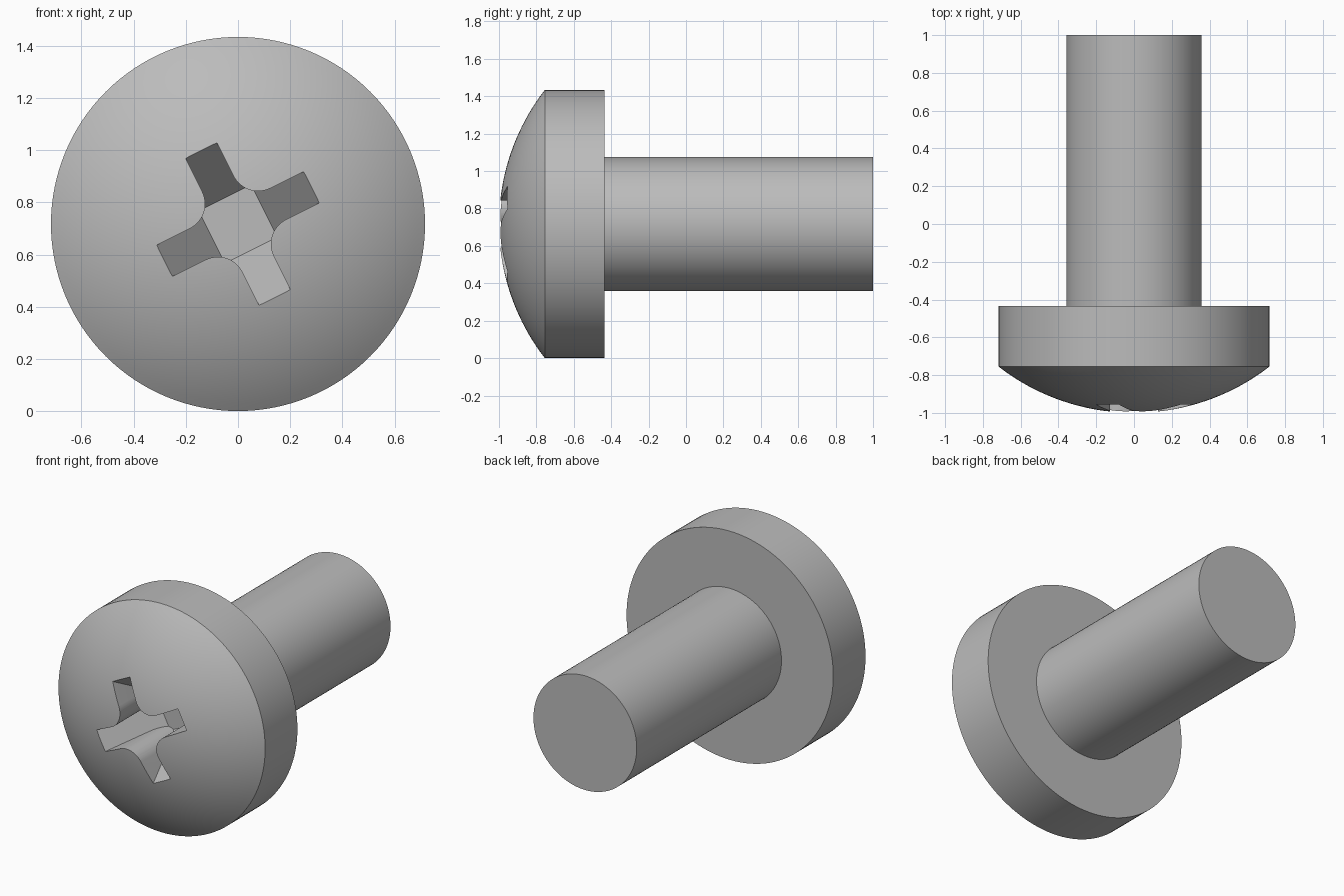
import bpy, bmesh, math
from mathutils import Matrix, Vector

cube = bpy.data.objects.get("Cube")
if cube:
    bpy.data.objects.remove(cube, do_unlink=True)

RADIUS = 0.717          # head radius, also the height of the screw axis
SHAFT_RADIUS = 0.358
RIM_Y, BACK_Y = -0.755, -0.435
TILT = math.radians(26.6)   # rotation of the cross recess

steel = bpy.data.materials.new("steel grey")
steel.use_nodes = True
colour = (0.5, 0.5, 0.5, 1)
steel.diffuse_color = colour
steel.node_tree.nodes["Principled BSDF"].inputs["Base Color"].default_value = colour


def make_object(name, bm):
    bmesh.ops.recalc_face_normals(bm, faces=bm.faces)
    mesh = bpy.data.meshes.new(name)
    bm.to_mesh(mesh)
    bm.free()
    mesh.materials.append(steel)
    obj = bpy.data.objects.new(name, mesh)
    bpy.context.collection.objects.link(obj)
    return obj


def lathe(name, profile, steps=128):
    """Spin (radius, y) points around the screw axis."""
    bm = bmesh.new()
    verts = [bm.verts.new((r, y, RADIUS)) for r, y in profile]
    edges = [bm.edges.new(pair) for pair in zip(verts, verts[1:])]
    bmesh.ops.spin(bm, geom=verts + edges, cent=(0, 0, RADIUS), axis=(0, 1, 0),
                   angle=math.tau, steps=steps, use_duplicate=False)
    bmesh.ops.remove_doubles(bm, verts=bm.verts, dist=1e-5)
    return make_object(name, bm)


def loft(name, near, far, y_near, y_far):
    """Solid between two matching outlines, turned to the recess angle."""
    bm = bmesh.new()
    turn = Matrix.Translation((0, 0, RADIUS)) @ Matrix.Rotation(-TILT, 4, "Y")
    rings = [[bm.verts.new(turn @ Vector((u, y, v))) for u, v in outline]
             for outline, y in ((near, y_near), (far, y_far))]
    for ring in rings:
        bm.faces.new(ring)
    n = len(near)
    for i in range(n):
        j = (i + 1) % n
        bm.faces.new((rings[0][i], rings[0][j], rings[1][j], rings[1][i]))
    return make_object(name, bm)


def boolean(obj, cutter, operation):
    mod = obj.modifiers.new(operation.lower(), "BOOLEAN")
    mod.operation, mod.solver, mod.object = operation, "EXACT", cutter
    bpy.context.view_layer.objects.active = obj
    bpy.ops.object.modifier_apply(modifier=mod.name)
    bpy.data.objects.remove(cutter, do_unlink=True)


def square(h):
    return [(h, h), (-h, h), (-h, -h), (h, -h)]


# Domed head: spherical cap, straight rim, flat back
sag = RIM_Y + 1
sphere = (RADIUS ** 2 + sag ** 2) / (2 * sag)
sweep = math.asin(RADIUS / sphere)
profile = [(sphere * math.sin(sweep * i / 20),
            -1 + sphere * (1 - math.cos(sweep * i / 20))) for i in range(21)]
head = lathe("head", profile + [(RADIUS, BACK_Y), (0, BACK_Y)])

# Cross outline with rounded inner corners
half, fillet, reach = 0.067, 0.105, 0.45
centre = half + fillet
quarter = [(reach, -half), (reach, half)]
for i in range(13):
    a = math.radians(270 - 90 * i / 12)
    quarter.append((centre + fillet * math.cos(a), centre + fillet * math.sin(a)))
cross = []
for k in range(4):
    c, s = math.cos(k * math.pi / 2), math.sin(k * math.pi / 2)
    cross += [(c * u - s * v, s * u + c * v) for u, v in quarter]

# Recess: cross prism limited by a tapered square with a flat floor
floor_y, floor_half, slope = -0.6, 0.112, 1.75
mouth_y = -1.1
mouth_half = floor_half + (floor_y - mouth_y) / slope
recess = loft("recess_cutter", cross, cross, -1.2, -0.5)
taper = loft("taper_cutter", square(mouth_half), square(floor_half), mouth_y, floor_y)
boolean(recess, taper, "INTERSECT")
boolean(head, recess, "DIFFERENCE")

# Plain cylindrical shaft
shaft = lathe("shaft", [(0, BACK_Y - 0.02), (SHAFT_RADIUS, BACK_Y - 0.02),
                        (SHAFT_RADIUS, 1), (0, 1)], 96)

# Smooth curved surfaces, keep rims and recess edges sharp
bpy.ops.object.select_all(action="DESELECT")
for obj in (head, shaft):
    obj.select_set(True)
bpy.context.view_layer.objects.active = head
bpy.ops.object.shade_smooth_by_angle(angle=math.radians(30))
